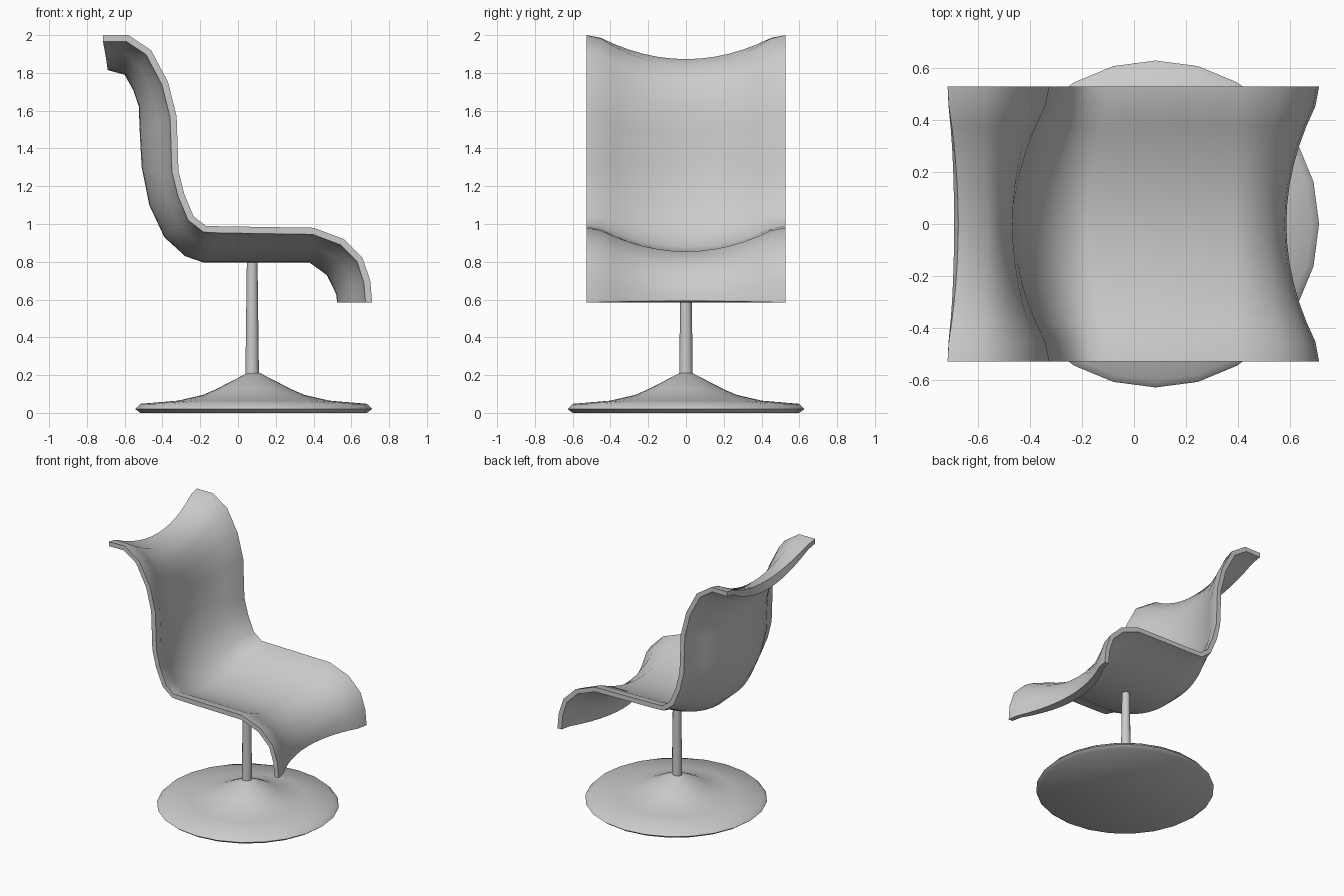
import bpy, bmesh, math
from mathutils import Vector

cube = bpy.data.objects.get("Cube")
if cube:
    bpy.data.objects.remove(cube, do_unlink=True)

grey = bpy.data.materials.new("light grey")
grey.use_nodes = True
grey.diffuse_color = (0.6, 0.6, 0.6, 1)
grey.node_tree.nodes["Principled BSDF"].inputs["Base Color"].default_value = (0.6, 0.6, 0.6, 1)


def finish(bm, name, angle):
    bmesh.ops.recalc_face_normals(bm, faces=bm.faces)
    mesh = bpy.data.meshes.new(name)
    bm.to_mesh(mesh)
    bm.free()
    mesh.materials.append(grey)
    obj = bpy.data.objects.new(name, mesh)
    bpy.context.collection.objects.link(obj)
    bpy.ops.object.select_all(action="DESELECT")
    obj.select_set(True)
    bpy.context.view_layer.objects.active = obj
    bpy.ops.object.shade_smooth_by_angle(angle=math.radians(angle))
    return obj


def lathe(name, profile, sides, cx, angle):
    """Closed solid of revolution from (radius, height) pairs."""
    bm = bmesh.new()
    rings = [[bm.verts.new((cx + r * math.cos(2 * math.pi * i / sides),
                            r * math.sin(2 * math.pi * i / sides), z))
              for i in range(sides)] for r, z in profile]
    for a, b in zip(rings, rings[1:]):
        for i in range(sides):
            j = (i + 1) % sides
            bm.faces.new((a[i], a[j], b[j], b[i]))
    bm.faces.new(rings[0])
    bm.faces.new(rings[-1])
    return finish(bm, name, angle)


# Swivel foot and pole
lathe("round_foot", [(0.6, 0), (0.627, 0.02), (0.6, 0.048), (0.4, 0.065),
                     (0.27, 0.095), (0.2, 0.125), (0.035, 0.21)], 24, 0.083, 50)
lathe("pole", [(0.036, 0.19), (0.028, 0.82)], 12, 0.075, 50)

# Side profiles (x, z) of the raised rims and of the underside along the middle
rim = [(-0.715, 2.0), (-0.58, 2.0), (-0.46, 1.92), (-0.37, 1.75), (-0.325, 1.57),
       (-0.315, 1.28), (-0.285, 1.16), (-0.235, 1.04), (-0.17, 0.99), (-0.1, 0.988),
       (0.4, 0.98), (0.56, 0.92), (0.66, 0.82), (0.7, 0.7), (0.71, 0.585)]
keel = [(-0.69, 1.815), (-0.6, 1.79), (-0.555, 1.71), (-0.525, 1.62), (-0.52, 1.48),
        (-0.51, 1.3), (-0.47, 1.1), (-0.39, 0.93), (-0.28, 0.83), (-0.18, 0.795),
        (0.38, 0.795), (0.47, 0.73), (0.505, 0.66), (0.52, 0.625), (0.525, 0.585)]


def normals(path):
    """Unit normals pointing to the sitting side."""
    out = []
    for i in range(len(path)):
        a, b = Vector(path[max(i - 1, 0)]), Vector(path[min(i + 1, len(path) - 1)])
        t = (b - a).normalized()
        out.append(Vector((-t.y, t.x)))
    return out


# Dished shell: upper and lower skins joined by a rim
HALF, COLS = 0.527, 14
bm = bmesh.new()
upper, lower = [], []
for e, k, ne, nk in zip(rim, keel, normals(rim), normals(keel)):
    up_row, low_row = [], []
    for c in range(COLS + 1):
        u = 2 * c / COLS - 1
        s = min(1, (u * 1.1) ** 2)
        thick = 0.06 - 0.025 * s
        n = nk.lerp(ne, s).normalized()
        top = (Vector(k) + nk * 0.06).lerp(Vector(e), s)
        low = top - n * thick
        up_row.append(bm.verts.new((top.x, u * HALF, max(top.y, 0.585))))
        low_row.append(bm.verts.new((low.x, u * HALF, max(low.y, 0.585))))
    upper.append(up_row)
    lower.append(low_row)
for grid in (upper, lower):
    for a, b in zip(grid, grid[1:]):
        for c in range(COLS):
            bm.faces.new((a[c], a[c + 1], b[c + 1], b[c]))
for r in (0, -1):
    for c in range(COLS):
        bm.faces.new((upper[r][c], upper[r][c + 1], lower[r][c + 1], lower[r][c]))
for c in (0, -1):
    for r in range(len(rim) - 1):
        bm.faces.new((upper[r][c], upper[r + 1][c], lower[r + 1][c], lower[r][c]))
finish(bm, "seat_shell", 50)
